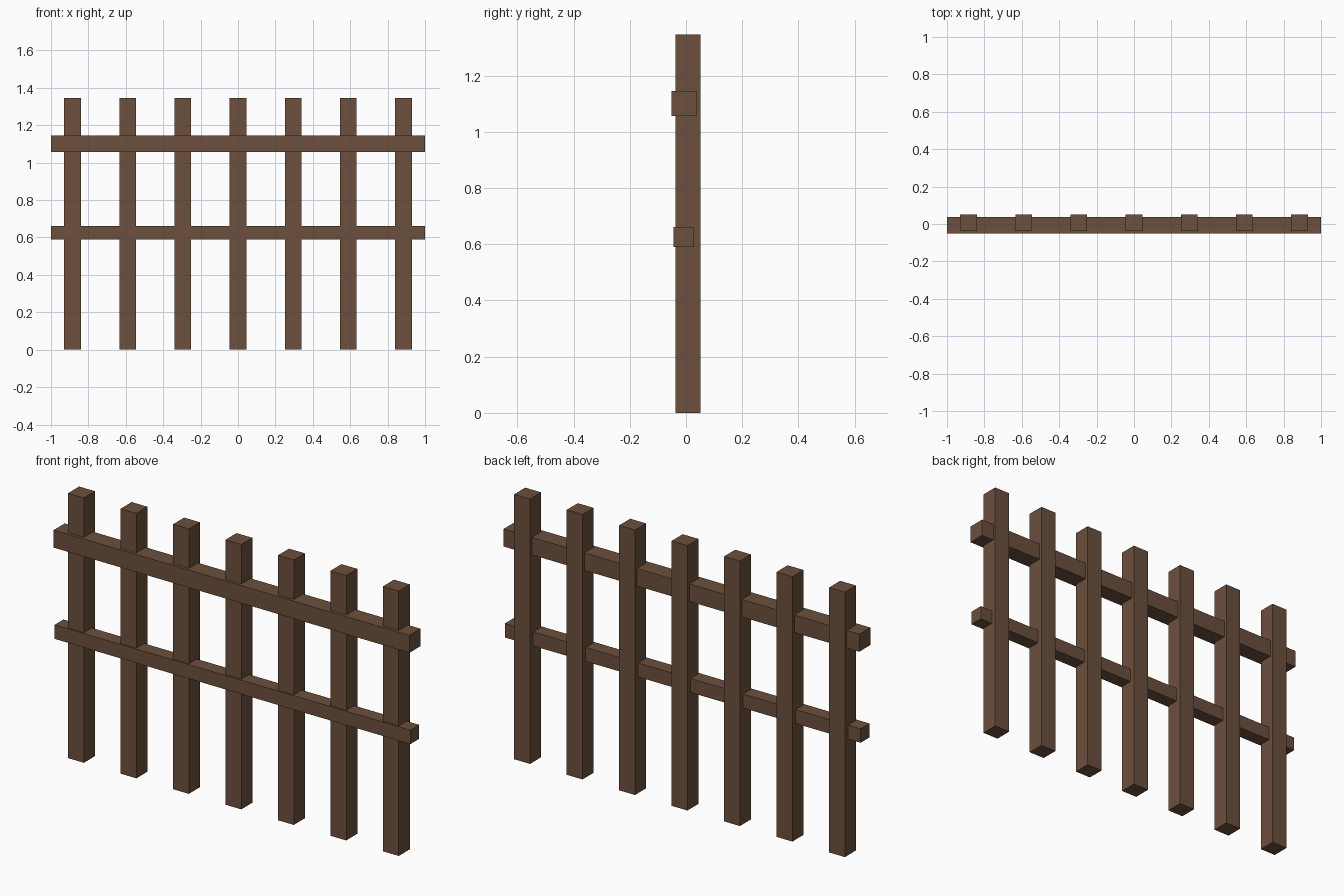
import bpy

if "Cube" in bpy.data.objects:
    bpy.data.objects.remove(bpy.data.objects["Cube"])

wood = bpy.data.materials.new("brown_wood")
wood.diffuse_color = (0.15, 0.08, 0.047, 1)
wood.use_nodes = True
wood.node_tree.nodes["Principled BSDF"].inputs["Base Color"].default_value = wood.diffuse_color


def beam(name, center, size):
    bpy.ops.mesh.primitive_cube_add(size=1, location=center)
    ob = bpy.context.object
    ob.name = name
    ob.scale = size
    bpy.ops.object.transform_apply(location=False, rotation=False, scale=True)
    ob.data.materials.append(wood)
    return ob


# Seven evenly spaced upright posts
HEIGHT, POST, SPACING = 1.346, 0.089, 0.295
for i in range(7):
    beam(f"post_{i + 1}", ((i - 3) * SPACING, 0.0075, HEIGHT / 2), (POST, POST, HEIGHT))

# Two rails let into the front of the posts, the lower one thinner
beam("upper_rail", (0, -0.0075, 1.101), (2, 0.089, 0.089))
beam("lower_rail", (0, -0.009, 0.6255), (2, 0.071, 0.071))
